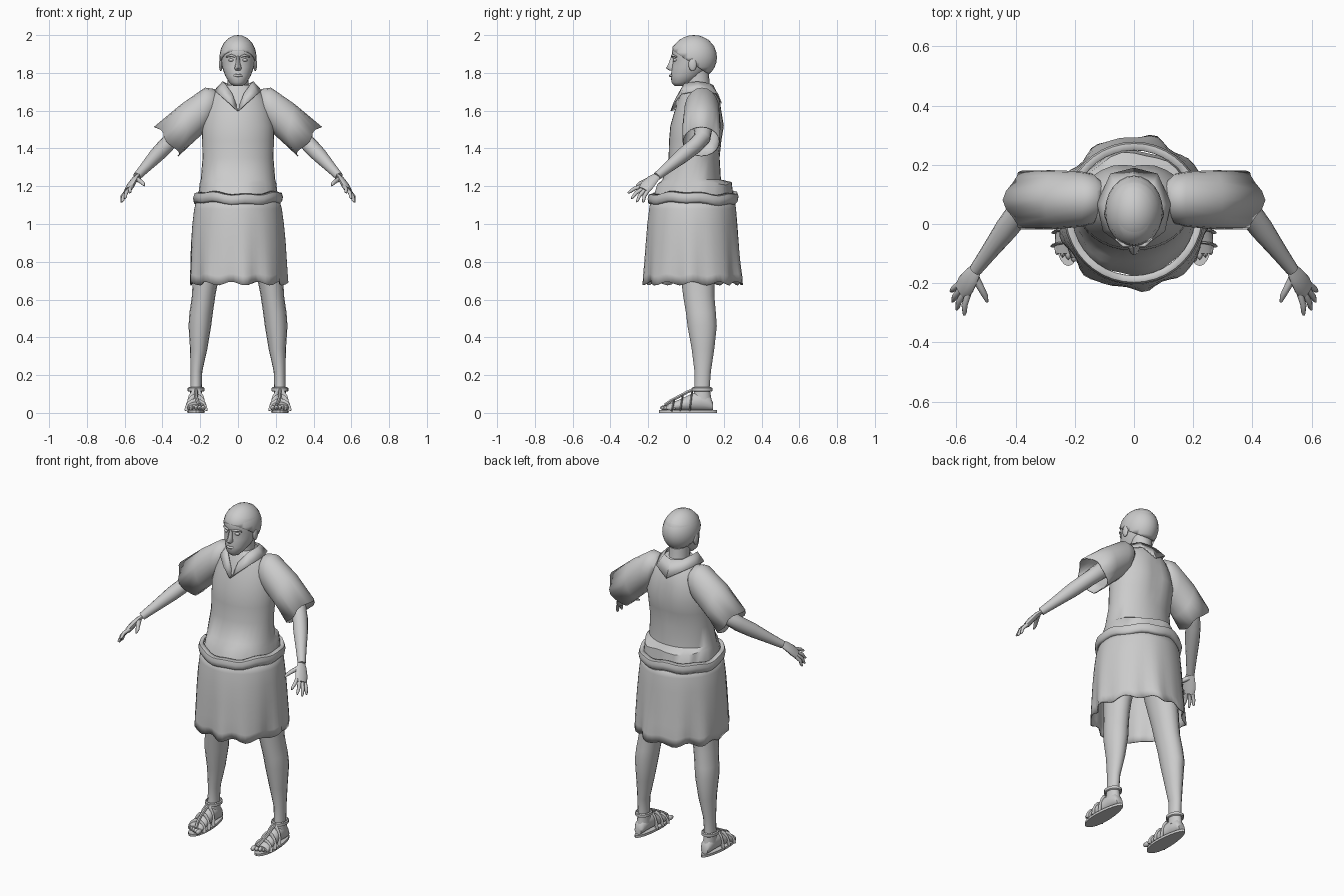
import bpy, bmesh, math
from mathutils import Vector as V, Matrix

if "Cube" in bpy.data.objects:
    bpy.data.objects.remove(bpy.data.objects["Cube"])

grey = bpy.data.materials.new("pale grey")
grey.use_nodes = True
grey.diffuse_color = (0.6, 0.6, 0.6, 1)
grey.node_tree.nodes["Principled BSDF"].inputs["Base Color"].default_value = (0.6, 0.6, 0.6, 1)


def finish(name, bm, mirror=False, thick=0, angle=50):
    """Turn a bmesh into a smooth shaded, optionally mirrored object."""
    bmesh.ops.recalc_face_normals(bm, faces=bm.faces)
    mesh = bpy.data.meshes.new(name)
    bm.to_mesh(mesh)
    bm.free()
    mesh.materials.append(grey)
    ob = bpy.data.objects.new(name, mesh)
    bpy.context.collection.objects.link(ob)
    bpy.ops.object.select_all(action="DESELECT")
    ob.select_set(True)
    bpy.context.view_layer.objects.active = ob
    bpy.ops.object.shade_smooth_by_angle(angle=math.radians(angle))
    if thick:
        ob.modifiers.new("Thickness", "SOLIDIFY").thickness = thick
    if mirror:
        ob.modifiers.new("Mirror", "MIRROR")
    return ob


def add_loft(bm, rings, n=16, caps=(True, True), warp=None):
    """Skin elliptical rings, each given as centre and two half axes."""
    rows = []
    for i, (c, u, v) in enumerate(rings):
        row = []
        for k in range(n):
            a = math.tau * k / n
            p = V(c) + V(u) * math.cos(a) + V(v) * math.sin(a)
            row.append(bm.verts.new(warp(p, a, i) if warp else p))
        rows.append(row)
    for lo, hi in zip(rows, rows[1:]):
        for k in range(n):
            bm.faces.new((lo[k], lo[(k + 1) % n], hi[(k + 1) % n], hi[k]))
    for row, cap in zip((rows[0], rows[-1]), caps):
        if cap:
            bm.faces.new(row)


def level(z, rx, front, back, x=0):
    """Horizontal ring from its half width and front and back limits."""
    return (x, (front + back) / 2, z), (rx, 0, 0), (0, (back - front) / 2, 0)


def add_tube(bm, pts, radii, n=10, flat=1, side=(0, 0, 1)):
    """Limb along a path; flat squashes it across the side direction."""
    pts = [V(p) for p in pts]
    rings = []
    for i, (p, r) in enumerate(zip(pts, radii)):
        d = (pts[min(i + 1, len(pts) - 1)] - pts[max(i - 1, 0)]).normalized()
        u = d.cross(V(side)).normalized()
        rings.append((p, u * r, d.cross(u) * r * flat))
    add_loft(bm, rings, n)


def add_ball(bm, c, size, n=12):
    m = Matrix.Translation(c) @ Matrix.Diagonal((*size, 1))
    return bmesh.ops.create_uvsphere(bm, u_segments=n, v_segments=n // 2 + 2, radius=1, matrix=m)


def loft(name, rings, n=16, caps=(True, True), warp=None, **kw):
    bm = bmesh.new()
    add_loft(bm, rings, n, caps, warp)
    return finish(name, bm, **kw)


# Head and neck
loft("head", [level(*r) for r in (
    (1.73, .025, -.06, .0), (1.75, .047, -.077, .03), (1.785, .068, -.08, .09),
    (1.83, .084, -.075, .13), (1.87, .09, -.068, .15), (1.9, .092, -.075, .155),
    (1.94, .085, -.07, .15), (1.975, .06, -.035, .12), (1.99, .03, .0, .08))], 24)
loft("neck", [level(*r) for r in (
    (1.6, .08, .0, .16), (1.68, .062, .0, .14), (1.74, .055, .0, .125), (1.82, .06, .0, .12))], 16)

# Close cap with a slanted rim
bm = bmesh.new()
add_ball(bm, (0, .042, 1.882), (.098, .122, .118), 24)
bmesh.ops.bisect_plane(bm, geom=bm.verts[:] + bm.edges[:] + bm.faces[:],
                       plane_co=(0, -.08, 1.925), plane_no=(0, .145, .22), clear_inner=True)
finish("cap", bm, thick=.006)

# Face details
bm = bmesh.new()
add_loft(bm, [level(1.89, .008, -.078, -.05), level(1.85, .012, -.092, -.05),
              level(1.825, .019, -.106, -.05), level(1.813, .014, -.09, -.05)], 8)
finish("nose", bm)
bm = bmesh.new()
add_tube(bm, [(-.028, -.066, 1.783), (-.012, -.081, 1.787), (0, -.084, 1.785),
              (.012, -.081, 1.787), (.028, -.066, 1.783)], [.003, .007, .007, .007, .003], 8)
finish("lips", bm)
bm = bmesh.new()
add_ball(bm, (.036, -.058, 1.868), (.015, .012, .008))
finish("eyes", bm, mirror=True)
bm = bmesh.new()
add_tube(bm, [(.012, -.073, 1.885), (.035, -.072, 1.893), (.062, -.05, 1.885)], [.005, .007, .004], 8)
finish("brows", bm, mirror=True)
bm = bmesh.new()
add_ball(bm, (.091, .035, 1.845), (.01, .022, .036))
finish("ears", bm, mirror=True)


# Tunic body with a flared waist
def tunic_warp(p, a, i):
    if i < 2:
        p.y += .006 * math.cos(7 * a)
        p.z += .008 * math.sin(5 * a)
    elif 3 < i < 7 and p.y > .1:
        p.y -= .012 * math.exp(-(p.x / .04) ** 2)
    return p


loft("tunic_body", [level(*r) for r in (
    (1.13, .213, -.175, .25), (1.215, .203, -.15, .24), (1.235, .197, -.125, .185),
    (1.35, .188, -.092, .178), (1.44, .19, -.09, .195), (1.52, .192, -.083, .208),
    (1.6, .175, -.06, .195), (1.66, .15, -.04, .178), (1.71, .112, -.02, .15),
    (1.735, .075, -.005, .13))], 32, (False, True), tunic_warp)

# Open collar with a deep front point
bm = bmesh.new()
inner = [(0, -.052, 1.61), (.03, -.042, 1.69), (.07, -.01, 1.745), (.082, .06, 1.755),
         (.06, .125, 1.745), (0, .145, 1.735)]
outer = [(0, -.082, 1.6), (.05, -.065, 1.645), (.105, -.025, 1.69), (.125, .07, 1.708),
         (.08, .17, 1.69), (0, .19, 1.64)]
rows = [[bm.verts.new(p) for p in line] for line in (inner, outer)]
for k in range(len(inner) - 1):
    bm.faces.new((rows[0][k], rows[0][k + 1], rows[1][k + 1], rows[1][k]))
finish("collar", bm, mirror=True, thick=.006)


# Pleated skirt, open underneath
def skirt_warp(p, a, i):
    s = (i / 6) ** 2
    wave = math.cos(9 * a + .6) + .6 * math.cos(14 * a + 1) + .4 * math.sin(5 * a)
    c = V((0, .035, p.z))
    p = c + (p - c) * (1 + .035 * s * wave)
    p.z += .01 * s * math.cos(11 * a)
    return p


loft("skirt", [level(*r) for r in (
    (1.14, .215, -.185, .255), (1.08, .232, -.195, .265), (1.0, .242, -.205, .272),
    (.9, .25, -.212, .28), (.8, .254, -.218, .288), (.73, .256, -.222, .295),
    (.685, .256, -.222, .295))], 64, (False, False), skirt_warp, thick=.006)


# Rolled sash
def sash_warp(p, a, i):
    p.z += .007 * math.cos(3 * a + 1) + .005 * math.sin(8 * a)
    return p


loft("sash", [level(*r) for r in (
    (1.165, .21, -.175, .25), (1.16, .232, -.197, .272), (1.14, .238, -.203, .278),
    (1.118, .234, -.2, .274), (1.105, .222, -.186, .262))], 40, (False, False), sash_warp, thick=.006)


# Wide sleeves
def slant(top, low, front, back):
    """Ring between an upper and a lower point in the front plane."""
    t, b = V((top[0], 0, top[1])), V((low[0], 0, low[1]))
    mid = (front + back) / 2
    return (t + b) / 2 + V((0, mid, 0)), (0, (back - front) / 2, 0), (t - b) / 2


def sleeve_warp(p, a, i):
    if i == 4:
        p.x += .012 * math.cos(4 * a)
    return p


loft("sleeves", [
    slant((.105, 1.685), (.13, 1.57), .03, .15), slant((.125, 1.715), (.155, 1.51), -.0, .17),
    slant((.175, 1.722), (.19, 1.475), -.01, .178), slant((.3, 1.635), (.25, 1.42), -.018, .182),
    slant((.432, 1.515), (.305, 1.358), -.018, .18)],
    20, (True, False), sleeve_warp, mirror=True, thick=.005)

# Arms
bm = bmesh.new()
add_tube(bm, [(.18, .09, 1.6), (.27, .095, 1.525), (.345, .085, 1.455), (.385, .045, 1.412),
              (.43, -.015, 1.365), (.49, -.095, 1.3), (.535, -.155, 1.252)],
         [.055, .05, .045, .042, .04, .029, .022], 14)
finish("arms", bm, mirror=True)

# Hands with four fingers and a thumb
bm = bmesh.new()
add_tube(bm, [(.53, -.148, 1.257), (.548, -.175, 1.237), (.568, -.205, 1.205), (.582, -.225, 1.18)],
         [.021, .032, .039, .034], 12, .45, (.75, -.2, .6))
tips = [(.574, -.308, 1.165), (.6, -.29, 1.135), (.614, -.262, 1.117), (.619, -.228, 1.115)]
bases = [(.56, -.235, 1.2), (.574, -.232, 1.186), (.586, -.222, 1.176), (.592, -.205, 1.172)]
for b, t in zip(bases, tips):
    b, t = V(b), V(t)
    add_tube(bm, [b, b.lerp(t, .5) + V((.006, -.004, .004)), b.lerp(t, .85), t], [.011, .01, .008, .004], 8)
add_tube(bm, [(.54, -.175, 1.24), (.518, -.215, 1.228), (.502, -.245, 1.214), (.496, -.264, 1.203)],
         [.015, .012, .01, .004], 8)
finish("hands", bm, mirror=True)

# Legs
loft("legs", [level(*r) for r in (
    (.07, .034, .035, .135, .222), (.13, .03, .045, .125, .222), (.22, .031, .045, .132, .22),
    (.34, .046, .03, .15, .208), (.46, .06, .008, .163, .202), (.53, .062, .0, .158, .195),
    (.62, .062, -.015, .15, .182), (.7, .068, -.025, .15, .172), (.85, .08, -.05, .16, .15),
    (1.05, .085, -.06, .17, .11))], 16, mirror=True)

# Feet with toes
bm = bmesh.new()
profile = [(.143, .022, .055), (.125, .032, .09), (.08, .035, .115), (.035, .036, .105),
           (-.02, .041, .078), (-.07, .046, .057), (-.1, .044, .045)]
add_loft(bm, [((.222, y, (top + .012) / 2), (w, 0, 0), (0, 0, (top - .012) / 2))
              for y, w, top in profile], 14)
for k in range(5):
    add_ball(bm, (.184 + k * .019, -.112 + .008 * k, .027), (.013 - .001 * k, .026, .014), 8)
finish("feet", bm, mirror=True)


# Sandal soles
def sole_warp(p, a, i):
    p.x = .222 + (p.x - .222) * (1 - 1.2 * p.y)
    return p


loft("sandal_soles", [level(z, .046, -.142, .165, .222) for z in (.0, .014)], 24,
     warp=sole_warp, mirror=True, angle=30)

# Sandal straps over the foot and round the ankle
bm = bmesh.new()
for y, w, top in ((-.075, .05, .065), (-.03, .046, .09), (.02, .041, .115)):
    arc = [(.222 + w * math.cos(math.pi * k / 8), y + .012 * math.sin(math.pi * k / 8),
            .01 + (top - .01) * math.sin(math.pi * k / 8)) for k in range(9)]
    add_tube(bm, arc, [.012] * 9, 6, .4, (0, 1, 0))
add_loft(bm, [level(z, .038 + b, .037 - b, .133 + b, .222)
              for z, b in ((.112, 0), (.116, .007), (.132, .007), (.136, 0))], 16, (False, False))
add_tube(bm, [(.222, .045, .125), (.222, .01, .112), (.222, -.035, .088), (.215, -.08, .064),
              (.205, -.11, .042)], [.009] * 5, 6)
finish("sandal_straps", bm, mirror=True)
